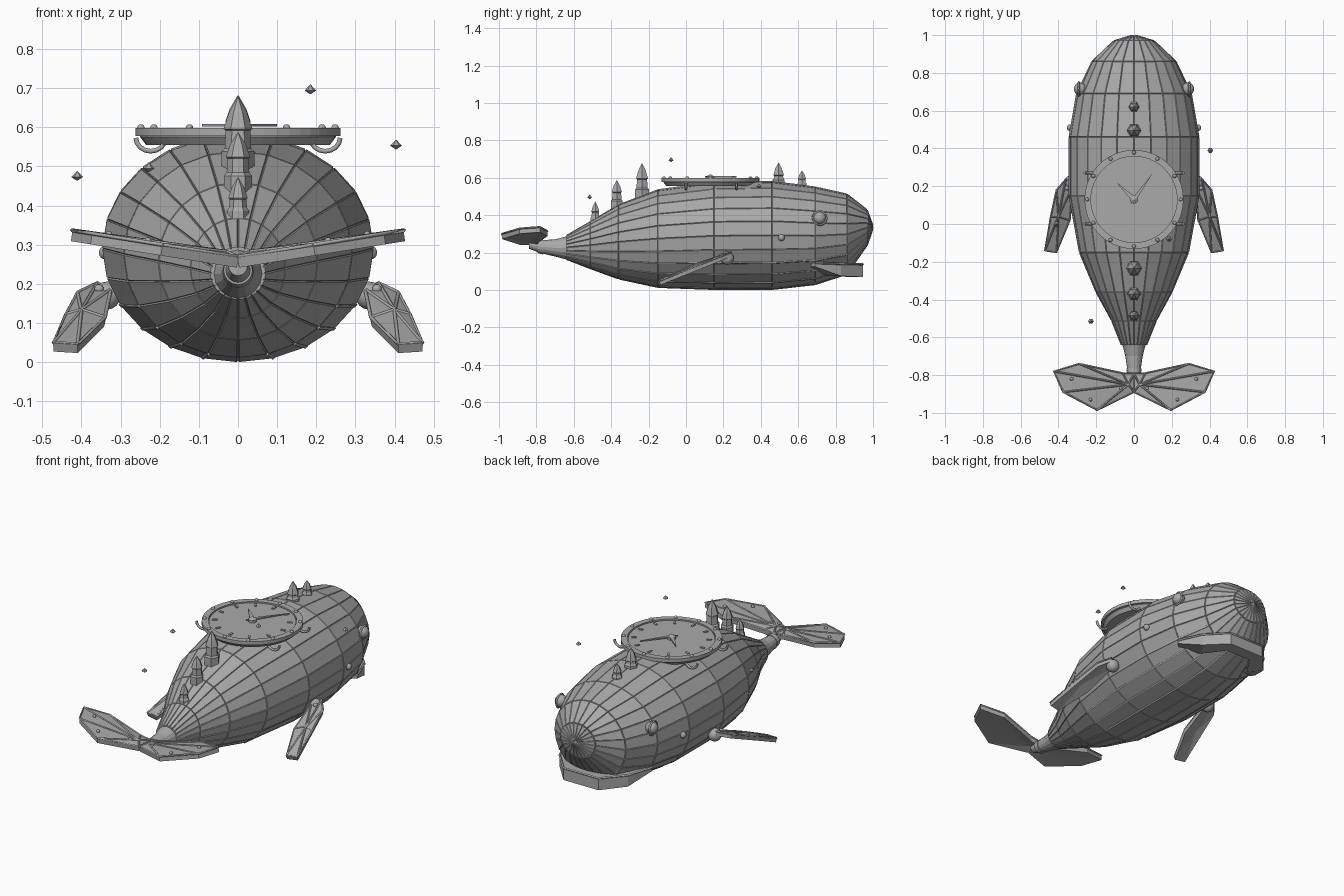
import bpy, bmesh
from math import sin, cos, pi, radians
from mathutils import Vector, Matrix

cube = bpy.data.objects.get("Cube")
if cube:
    bpy.data.objects.remove(cube)

metal = bpy.data.materials.new("grey metal")
metal.use_nodes = True
GREY = (0.4, 0.4, 0.4, 1)
metal.diffuse_color = GREY
metal.node_tree.nodes["Principled BSDF"].inputs["Base Color"].default_value = GREY


def finish(name, bm, smooth=False):
    """Turn a bmesh into a named, coloured object."""
    bmesh.ops.recalc_face_normals(bm, faces=bm.faces)
    mesh = bpy.data.meshes.new(name)
    bm.to_mesh(mesh)
    bm.free()
    mesh.materials.append(metal)
    ob = bpy.data.objects.new(name, mesh)
    bpy.context.collection.objects.link(ob)
    for p in mesh.polygons:
        p.use_smooth = smooth
    return ob


def loft(bm, rings):
    """Skin a list of equal rings and cap both ends."""
    rows = [[bm.verts.new(p) for p in ring] for ring in rings]
    n = len(rows[0])
    skin = [bm.faces.new((a[i], a[(i + 1) % n], b[(i + 1) % n], b[i]))
            for a, b in zip(rows, rows[1:]) for i in range(n)]
    bm.faces.new(rows[0])
    bm.faces.new(rows[-1])
    return skin


def lathe(name, centre, profile, sides, smooth=False):
    """Upright turned part from (radius, z) pairs."""
    bm = bmesh.new()
    c = Vector(centre)
    loft(bm, [[c + Vector((r * cos(2 * pi * i / sides), r * sin(2 * pi * i / sides), z))
               for i in range(sides)] for r, z in profile])
    return finish(name, bm, smooth)


def ball(name, centre, r, squash=(1, 1, 1)):
    bm = bmesh.new()
    bmesh.ops.create_uvsphere(bm, u_segments=14, v_segments=8, radius=r)
    bmesh.ops.scale(bm, vec=squash, verts=bm.verts)
    bmesh.ops.translate(bm, vec=centre, verts=bm.verts)
    return finish(name, bm, True)


def tube(name, paths, r, res=0):
    """Thin rods along one or more paths."""
    cu = bpy.data.curves.new(name, "CURVE")
    cu.dimensions = "3D"
    cu.bevel_depth, cu.bevel_resolution, cu.use_fill_caps = r, res, True
    for path in paths:
        sp = cu.splines.new("POLY")
        sp.points.add(len(path) - 1)
        for pt, co in zip(sp.points, path):
            pt.co = (*co, 1)
    cu.materials.append(metal)
    ob = bpy.data.objects.new(name, cu)
    bpy.context.collection.objects.link(ob)
    return ob


def fan_plate(name, hub, rim, thick, rib):
    """Faceted fin: triangles around a hub point, thickened, with raised ribs."""
    bm = bmesh.new()
    h = bm.verts.new(hub)
    vs = [bm.verts.new(p) for p in rim]
    for i in range(len(vs)):
        bm.faces.new((h, vs[i], vs[(i + 1) % len(vs)]))
    ob = finish(name, bm)
    mod = ob.modifiers.new("thickness", "SOLIDIFY")
    mod.thickness, mod.offset = thick, 0
    up = Vector((0, 0, thick / 2))
    tube(name + "_ribs", [[Vector(hub) + up, Vector(p) + up] for p in rim]
         + [[Vector(p) + up for p in rim + rim[:1]]], rib)


# Hull stations: y, half width, bottom z, top z
STATIONS = [(-.64, .066, .165, .29), (-.51, .118, .115, .365), (-.36, .2, .06, .455),
            (-.15, .288, .015, .535), (.15, .343, .004, .575), (.46, .343, .004, .58),
            (.69, .303, .03, .55), (.86, .222, .085, .512), (.968, .108, .24, .428),
            (.998, .012, .325, .345)]
SIDES = 24


def hull_point(st, a, grow=0.0):
    y, w, lo, hi = st
    return Vector(((w + grow) * sin(a), y, (lo + hi) / 2 + ((hi - lo) / 2 + grow) * cos(a)))


# Plated hull with raised panels
bm = bmesh.new()
skin = loft(bm, [[hull_point(s, 2 * pi * i / SIDES) for i in range(SIDES)] for s in STATIONS])
bmesh.ops.recalc_face_normals(bm, faces=bm.faces)
bmesh.ops.inset_individual(bm, faces=skin, thickness=0.003, depth=0.004)
finish("hull", bm)

# Pleats along the belly
pleats = [[hull_point(s, pi + k * radians(15), .002) for s in STATIONS[3:8]]
          for k in range(-4, 5) if k]
tube("belly_pleats", pleats, .006)

# Chin lip, a tapered band bent round the lower front
bm = bmesh.new()
half = [(.27, .69, .125, .145), (.215, .83, .075, .14), (.11, .945, .07, .138)]
path = half + [(-x, y, lo, hi) for x, y, lo, hi in reversed(half)]
loft(bm, [[(x, y, hi), (x, y, lo), (x * .72, y - .07, lo), (x * .72, y - .07, hi)]
          for x, y, lo, hi in path])
finish("chin_lip", bm)
tube("chin_lip_rail", [[(x, y, hi) for x, y, lo, hi in path]], .006)

# Tail stalk and collar
for name, spans in (("tail_stalk", [(-.63, .064, .225), (-.7, .046, .225), (-.78, .034, .232), (-.84, .024, .245)]),
                    ("tail_collar", [(-.765, .04, .23), (-.795, .037, .235)])):
    bm = bmesh.new()
    loft(bm, [[(r * sin(2 * pi * i / 16), y, z + r * cos(2 * pi * i / 16)) for i in range(16)]
              for y, r, z in spans])
    finish(name, bm)

# Flukes, fins, eyes and rivets on both sides
FLUKE = [(0, -.79), (.06, -.79), (.29, -.74), (.425, -.78), (.375, -.89), (.195, -.985), (0, -.89)]
FIN = [(.325, .2), (.36, .24), (.41, .18), (.44, .04), (.472, -.14), (.41, -.15), (.34, .02)]
for s, side in ((1, "left"), (-1, "right")):
    def fluke_z(x):
        return .255 + .16 * x
    fan_plate(side + "_fluke", (s * .03, -.85, .268),
              [(s * x, y, fluke_z(x)) for x, y in FLUKE], .028, .005)
    for x, y in ((.33, -.82), (.23, -.93), (.07, -.87)):
        ball(side + "_fluke_rivet", (s * x, y, fluke_z(x) + .018), .009)

    fan_plate(side + "_fin", (s * .4, .04, .122),
              [(s * x, y, .094 + .4 * y) for x, y in FIN], .024, .005)
    ball(side + "_fin_joint", (s * .335, .22, .17), .036)
    ball(side + "_fin_bolt", (s * .355, .19, .187), .012)

    ball(side + "_eye", (s * .285, .715, .385), .034)
    tube(side + "_eye_ring", [[(s * .293, .715 + .036 * cos(a * pi / 8), .385 + .036 * sin(a * pi / 8))
                               for a in range(17)]], .006)
    ball(side + "_porthole", (s * .338, .51, .28), .018)

# Clock deck on the back
CLOCK = Vector((0, .13, 0))
lathe("clock_base", CLOCK, [(.235, .555), (.25, .575), (.25, .588)], 48)
lathe("clock_face", CLOCK, [(.225, .58), (.225, .592)], 48)
bm = bmesh.new()
loft_rings = []
for i in range(49):
    a = 2 * pi * i / 48
    loft_rings.append([CLOCK + Vector((r * cos(a), r * sin(a), z))
                       for r, z in ((.228, .578), (.262, .578), (.262, .598), (.228, .598))])
loft(bm, loft_rings)
finish("clock_rim", bm)
for i in range(12):
    turn = Matrix.Rotation(i * pi / 6, 4, "Z")
    ball("rim_rivet", CLOCK + turn @ Vector((0, .248, .598)), .01)
    bm = bmesh.new()
    bmesh.ops.create_cube(bm, size=1)
    bmesh.ops.scale(bm, vec=(.012, .026, .006), verts=bm.verts)
    bmesh.ops.translate(bm, vec=(0, .195, .594), verts=bm.verts)
    bmesh.ops.transform(bm, matrix=Matrix.Translation(CLOCK) @ turn, verts=bm.verts)
    finish("hour_mark", bm)
for name, tip, w in (("hour_hand", Vector((-.092, .09)), .012), ("minute_hand", Vector((.1, .14)), .009)):
    side = Vector((-tip.y, tip.x)).normalized() * w
    outline = [tip * -.2, tip * .15 + side, tip, tip * .15 - side]
    bm = bmesh.new()
    loft(bm, [[CLOCK + Vector((p.x, p.y, z)) for p in outline] for z in (.602, .609)])
    finish(name, bm)
lathe("clock_hub", CLOCK, [(.022, .59), (.022, .606), (.004, .617)], 12)

# Mooring hooks under the clock rim
for sx in (1, -1):
    for y in (0, .27):
        tube("mooring_hook", [[(sx * .223 + .038 * cos(pi + a * pi / 8), y, .573 + .034 * sin(pi + a * pi / 8))
                               for a in range(9)]], .007, 1)

# Spires along the spine: y, base z, shoulder z, tip z, radius
for y, base, shoulder, tip, r in ((.62, .53, .6, .637, .023), (.495, .55, .62, .682, .03),
                                  (-.235, .46, .602, .678, .034), (-.37, .41, .53, .587, .029),
                                  (-.485, .34, .425, .472, .023)):
    mid = base + (shoulder - base) * .55
    lathe("spire", (0, y, 0), [(r * 1.25, base), (r * 1.25, mid), (r, mid + .008), (r * .92, shoulder - .01),
                               (r * 1.08, shoulder - .006), (r * .7, shoulder + (tip - shoulder) * .45),
                               (.001, tip)], 6)

# Floating gems
for x, y, z in ((-.228, -.515, .497), (.404, .39, .555), (.185, -.08, .696), (-.411, 0, .475)):
    lathe("floating_gem", (x, y, z), [(.001, -.011), (.015, -.002), (.001, .013)], 6)
